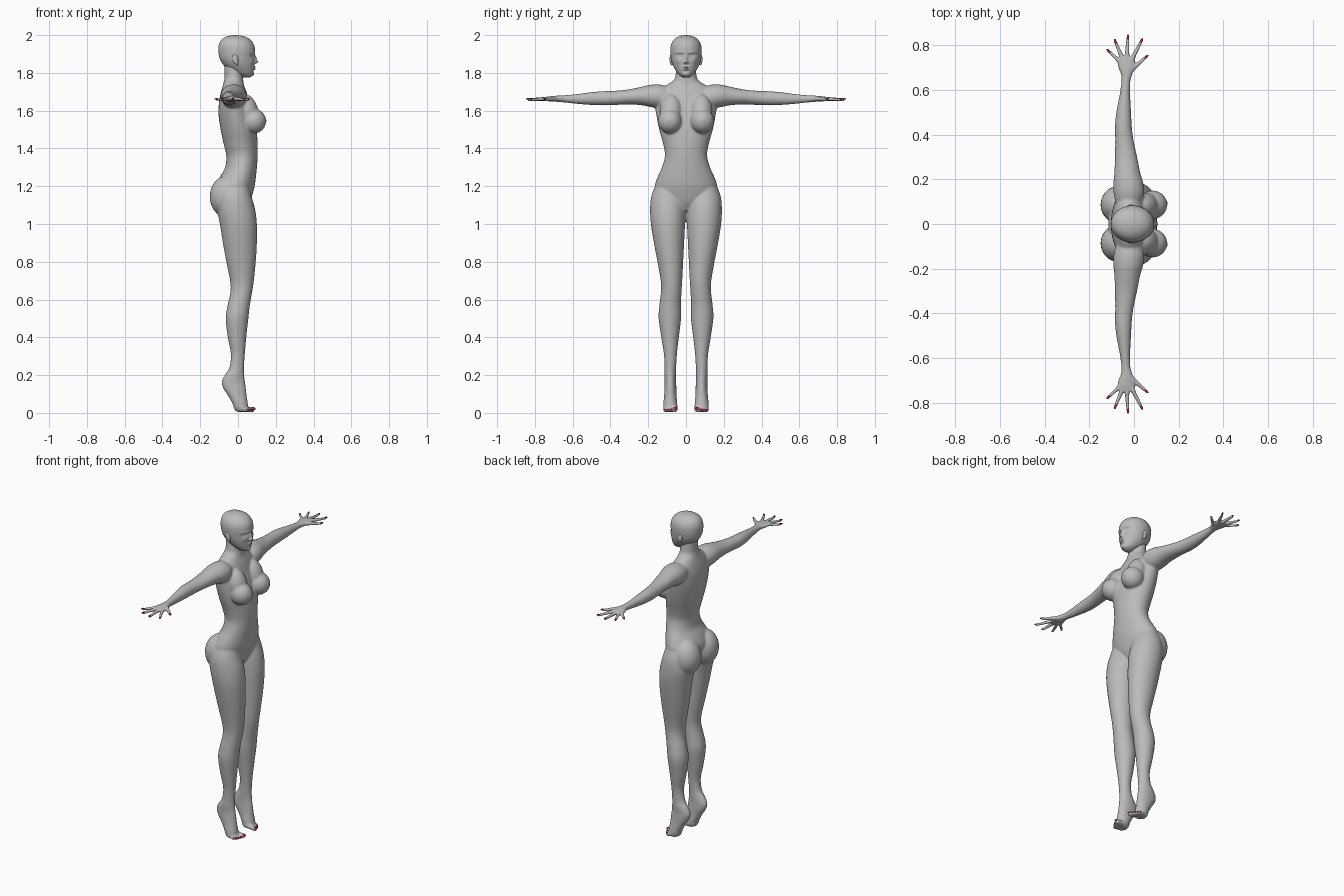
import bpy, bmesh, math
from mathutils import Vector, Matrix


def material(name, rgb):
    m = bpy.data.materials.new(name)
    m.diffuse_color = (*rgb, 1)
    return m


SKIN = material("grey skin", (0.5, 0.5, 0.5))
RED = material("red nail polish", (0.6, 0.01, 0.02))


def spline(a, b, c, d, t):
    """Smooth interpolation between rows b and c."""
    return [0.5 * (2 * q + (r - p) * t + (2 * p - 5 * q + 4 * r - s) * t * t
                   + (3 * q - p - 3 * r + s) * t ** 3) for p, q, r, s in zip(a, b, c, d)]


def loft(bm, rows, axis="z", sides=36, steps=5):
    """Closed skin over oval rings: (position, x min, x max, other min, other max)."""
    rings, n = [], len(rows)
    dense = []
    for i in range(n - 1):
        for k in range(steps):
            dense.append(spline(rows[max(i - 1, 0)], rows[i], rows[i + 1],
                                rows[min(i + 2, n - 1)], k / steps))
    dense.append(rows[-1])
    for p, x0, x1, w0, w1 in dense:
        ring = []
        for j in range(sides):
            a = 2 * math.pi * j / sides
            x = (x0 + x1) / 2 + (x1 - x0) / 2 * math.cos(a)
            w = (w0 + w1) / 2 + (w1 - w0) / 2 * math.sin(a)
            ring.append(bm.verts.new((x, w, p) if axis == "z" else (x, p, w)))
        rings.append(ring)
    for r, s in zip(rings, rings[1:]):
        for j in range(sides):
            k = (j + 1) % sides
            bm.faces.new((r[j], r[k], s[k], s[j]))
    bm.faces.new(rings[0])
    bm.faces.new(rings[-1])


def blob(bm, centre, radii, rot=Matrix.Identity(4)):
    """Ellipsoid."""
    m = Matrix.Translation(centre) @ rot @ Matrix.Diagonal((*radii, 1))
    bmesh.ops.create_uvsphere(bm, u_segments=24, v_segments=16, radius=1, matrix=m)


def limb(bm, p0, p1, r0, r1):
    """Tapered rod with round ends."""
    p0, p1 = Vector(p0), Vector(p1)
    d = p1 - p0
    rot = d.to_track_quat("Z", "Y").to_matrix().to_4x4()
    bmesh.ops.create_cone(bm, cap_ends=True, segments=16, radius1=r0, radius2=r1,
                          depth=d.length, matrix=Matrix.Translation((p0 + p1) / 2) @ rot)
    blob(bm, p0, (r0,) * 3)
    blob(bm, p1, (r1,) * 3)


def finish(name, bm, mat, mirror=True, voxel=0, smooth=0):
    bmesh.ops.recalc_face_normals(bm, faces=bm.faces)
    me = bpy.data.meshes.new(name)
    bm.to_mesh(me)
    bm.free()
    me.materials.append(mat)
    me.polygons.foreach_set("use_smooth", [True] * len(me.polygons))
    ob = bpy.data.objects.new(name, me)
    bpy.context.collection.objects.link(ob)
    if mirror:
        mod = ob.modifiers.new("mirror", "MIRROR")
        mod.use_axis = (False, True, False)
        mod.use_mirror_merge = False
    if voxel:
        mod = ob.modifiers.new("fuse", "REMESH")
        mod.mode, mod.voxel_size, mod.use_smooth_shade = "VOXEL", voxel, True
    if smooth:
        mod = ob.modifiers.new("soften", "SMOOTH")
        mod.factor, mod.iterations = 0.5, smooth
    return ob


# Body: torso and neck
bm = bmesh.new()
loft(bm, [(1.07, -.04, .04, -.03, .03), (1.11, -.08, .062, -.09, .09),
          (1.15, -.10, .075, -.15, .15), (1.20, -.115, .088, -.165, .165),
          (1.25, -.095, .095, -.15, .15), (1.30, -.068, .10, -.128, .128),
          (1.36, -.062, .104, -.112, .112), (1.42, -.075, .104, -.12, .12),
          (1.50, -.092, .098, -.142, .142), (1.58, -.103, .082, -.158, .158),
          (1.65, -.10, .06, -.165, .165), (1.70, -.09, .045, -.15, .15),
          (1.735, -.08, .032, -.105, .105), (1.76, -.074, .028, -.066, .066),
          (1.79, -.071, .026, -.055, .055), (1.86, -.075, .02, -.05, .05)])
# Leg down to the raised heel and ball of the foot
loft(bm, [(0.006, -.008, .05, .055, .11), (0.02, -.02, .056, .047, .119),
          (0.05, -.03, .052, .046, .12), (0.09, -.052, .046, .05, .116),
          (0.13, -.078, .042, .051, .114), (0.165, -.087, .037, .052, .113),
          (0.20, -.07, .033, .052, .115), (0.24, -.046, .032, .052, .114),
          (0.31, -.038, .036, .048, .117), (0.40, -.054, .044, .038, .131),
          (0.50, -.065, .055, .026, .145), (0.57, -.055, .063, .026, .141),
          (0.64, -.040, .075, .024, .133), (0.70, -.042, .084, .02, .134),
          (0.80, -.062, .094, .015, .151), (0.90, -.08, .10, .01, .17),
          (1.00, -.096, .10, .005, .186), (1.08, -.11, .09, .003, .19),
          (1.15, -.10, .07, .012, .183), (1.22, -.08, .05, .04, .155)])
# Arm
loft(bm, [(.07, -.075, .02, 1.64, 1.72), (.13, -.09, .045, 1.615, 1.737),
          (.18, -.092, .042, 1.618, 1.738), (.23, -.088, .028, 1.628, 1.728),
          (.30, -.085, .014, 1.633, 1.713), (.38, -.084, -.003, 1.63, 1.705),
          (.44, -.085, -.01, 1.628, 1.703), (.50, -.079, -.013, 1.63, 1.698),
          (.58, -.064, -.017, 1.636, 1.688), (.64, -.056, -.016, 1.643, 1.682),
          (.67, -.056, -.012, 1.645, 1.68)], axis="y")
# Breast: upper slope and full lower part; buttock; toes
blob(bm, (.050, .08, 1.595), (.058, .06, .095), Matrix.Rotation(-.25, 4, "Y"))
blob(bm, (.083, .086, 1.545), (.066, .064, .066))
blob(bm, (.147, .092, 1.548), (.006, .006, .006))
blob(bm, (-.064, .086, 1.145), (.086, .086, .108))
toes = [(.057, .077, .0135), (.077, .071, .0095), (.091, .064, .009),
        (.103, .055, .0085), (.113, .046, .008)]
for y, x, r in toes:
    limb(bm, (.02, y, .024), (x, y, r + .004), r, r)
finish("body", bm, SKIN, voxel=.006, smooth=6)

# Hand: palm, fingers and thumb
bm = bmesh.new()
loft(bm, [(.64, -.055, -.017, 1.645, 1.681), (.67, -.058, -.008, 1.646, 1.68),
          (.70, -.070, .004, 1.648, 1.678), (.73, -.074, .005, 1.65, 1.675),
          (.75, -.064, -.004, 1.653, 1.671)], axis="y")
fingers = [((-.062, .725), (-.113, .773), .0075), ((-.050, .735), (-.083, .815), .008),
           ((-.032, .738), (-.027, .833), .0085), ((-.010, .735), (.033, .818), .008),
           ((-.010, .690), (.053, .746), .0085)]
for a, b, r in fingers:
    limb(bm, (*a, 1.663), (*b, 1.658), r * 1.35, r * .8)
finish("hands", bm, SKIN, voxel=.004, smooth=4)

# Painted nails on fingers and toes
bm = bmesh.new()
for a, b, r in fingers:
    d = (Vector(b) - Vector(a)).normalized()
    rot = Matrix.Rotation(math.atan2(d.y, d.x), 4, "Z")
    blob(bm, (b[0] + d.x * .002, b[1] + d.y * .002, 1.662), (.012, .0055, .0045), rot)
for y, x, r in toes:
    blob(bm, (x + r * .45, y, r * 1.45 + .004), (r * .75, r * .7, r * .5),
         Matrix.Rotation(.5, 4, "Y"))
finish("nails", bm, RED)

# Head: oval loft, then facial relief pressed into the front
bm = bmesh.new()
loft(bm, [(1.775, .025, .058, -.012, .012), (1.785, .0, .076, -.03, .03),
          (1.80, -.028, .083, -.046, .046), (1.825, -.06, .086, -.062, .062),
          (1.85, -.083, .087, -.073, .073), (1.88, -.098, .088, -.080, .080),
          (1.92, -.104, .090, -.083, .083), (1.95, -.101, .084, -.079, .079),
          (1.975, -.088, .066, -.065, .065), (1.99, -.066, .042, -.045, .045),
          (1.997, -.042, .018, -.024, .024), (2.0, -.018, -.006, -.005, .005)],
     sides=96, steps=9)
# Relief: y, z, width, height, depth (y of 0 is central, otherwise both sides)
relief = [(0, 1.858, .009, .008, .017), (0, 1.875, .007, .017, .011),
          (.011, 1.855, .006, .005, .005), (.031, 1.892, .017, .010, -.013),
          (.031, 1.891, .012, .005, .008), (.032, 1.908, .020, .005, .005),
          (0, 1.831, .017, .0045, .007), (0, 1.820, .015, .0045, .007),
          (0, 1.8255, .018, .0018, -.004), (0, 1.808, .018, .006, -.004),
          (0, 1.790, .016, .010, .005), (.042, 1.862, .014, .016, .004)]
for v in bm.verts:
    if v.co.x > .01:
        y, z = abs(v.co.y), v.co.z
        fade = min(1, (v.co.x - .01) / .03)
        v.co.x += fade * sum(d * math.exp(-((y - cy) / w) ** 2 - ((z - cz) / h) ** 2)
                             for cy, cz, w, h, d in relief)
finish("head", bm, SKIN, mirror=False)

# Ears
bm = bmesh.new()
lean = Matrix.Rotation(-.2, 4, "Y")
blob(bm, (-.014, .079, 1.872), (.016, .008, .029), lean)
bmesh.ops.create_uvsphere(bm, u_segments=12, v_segments=8, radius=.007,
                          matrix=Matrix.Translation((-.006, .076, 1.846)))
finish("ears", bm, SKIN, voxel=.003, smooth=3)
